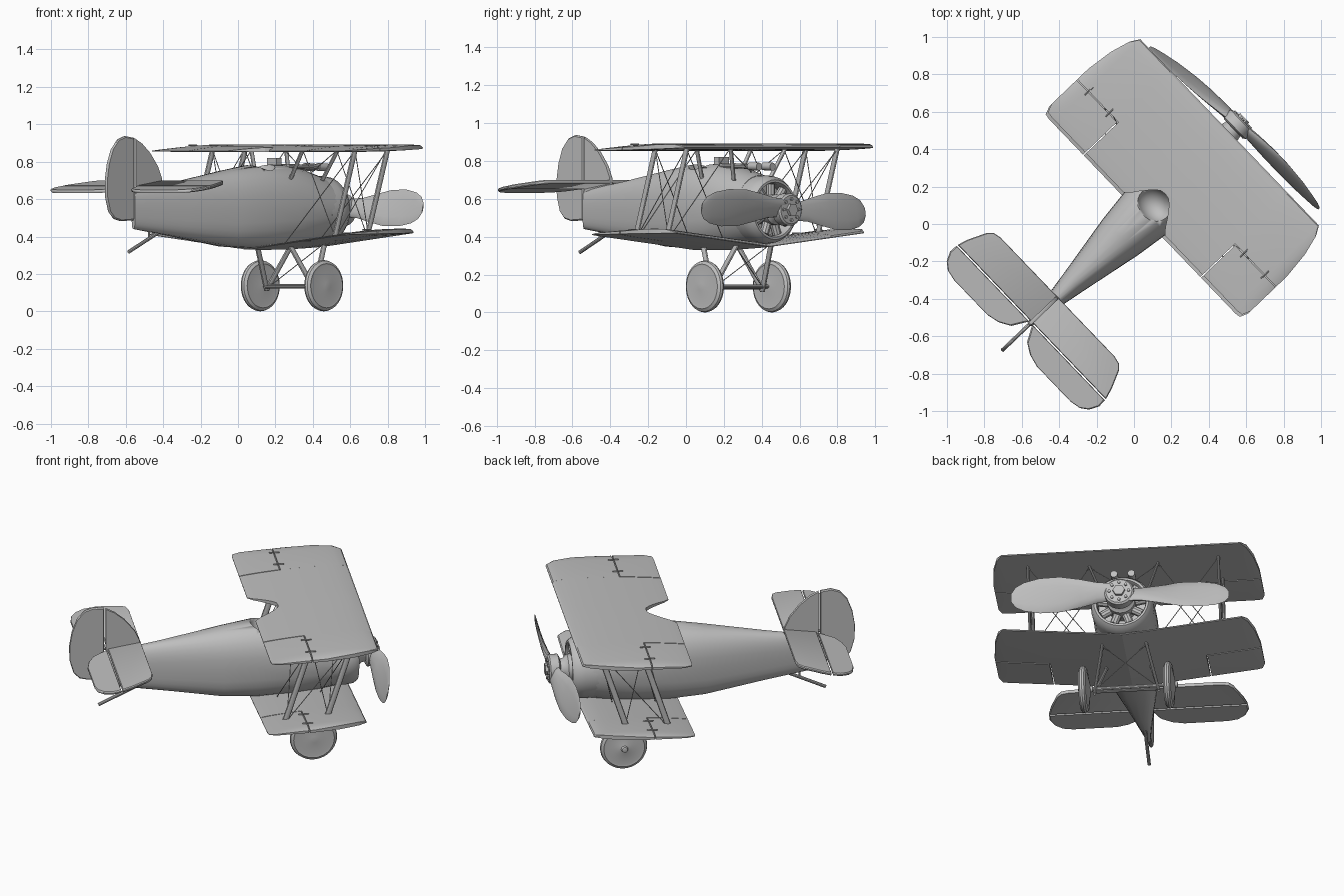
import bpy, bmesh, math
from mathutils import Vector, Matrix

cube = bpy.data.objects.get("Cube")
if cube:
    bpy.data.objects.remove(cube, do_unlink=True)

grey = bpy.data.materials.new("plain_grey")
grey.use_nodes = True
COLOUR = (0.52, 0.52, 0.52, 1)
grey.diffuse_color = COLOUR
grey.node_tree.nodes["Principled BSDF"].inputs["Base Color"].default_value = COLOUR

# Parts are built nose toward +x, then turned to the final heading
HEADING = Matrix.Rotation(math.radians(43.8), 4, 'Z')
SIDES = ((1, "left"), (-1, "right"))


def finish(bm, name, angle=35):
    bmesh.ops.remove_doubles(bm, verts=bm.verts, dist=0.00005)
    bmesh.ops.recalc_face_normals(bm, faces=bm.faces)
    bm.transform(HEADING)
    mesh = bpy.data.meshes.new(name)
    bm.to_mesh(mesh)
    bm.free()
    ob = bpy.data.objects.new(name, mesh)
    bpy.context.collection.objects.link(ob)
    mesh.materials.append(grey)
    bpy.ops.object.select_all(action='DESELECT')
    ob.select_set(True)
    bpy.context.view_layer.objects.active = ob
    bpy.ops.object.shade_smooth_by_angle(angle=math.radians(angle))
    return ob


def loft(bm, rings):
    rows = [[bm.verts.new(p) for p in ring] for ring in rings]
    n = len(rows[0])
    for a, b in zip(rows, rows[1:]):
        for i in range(n):
            j = (i + 1) % n
            bm.faces.new((a[i], a[j], b[j], b[i]))
    bm.faces.new(rows[0])
    bm.faces.new(rows[-1][::-1])


def rod(bm, a, b, chord, thick=None, sides=10):
    """Strut between two points; chord runs fore and aft."""
    a, b = Vector(a), Vector(b)
    d = (b - a).normalized()
    ref = Vector((1, 0, 0)) if abs(d.x) < 0.9 else Vector((0, 0, 1))
    u = (ref - d * ref.dot(d)).normalized()
    v = d.cross(u)
    thick = thick or chord
    angles = [math.tau * i / sides for i in range(sides)]
    loft(bm, [[c + u * math.cos(t) * chord / 2 + v * math.sin(t) * thick / 2
               for t in angles] for c in (a, b)])


def lathe(bm, profile, centre, axis, sides=32):
    """Spin (offset, radius) points about the x or y axis."""
    rings = []
    for off, r in profile:
        ring = []
        for i in range(sides):
            t = math.tau * i / sides
            p, q = r * math.cos(t), r * math.sin(t)
            ring.append(Vector(centre) + Vector((off, p, q) if axis == 'X' else (p, off, q)))
        rings.append(ring)
    loft(bm, rings)


def plate(name, points, place, thick):
    """Flat surface with softened rim."""
    cx = sum(p[0] for p in points) / len(points)
    cy = sum(p[1] for p in points) / len(points)
    rings = []
    for shrink, h in ((0.97, -0.5), (1, -0.2), (1, 0.2), (0.97, 0.5)):
        rings.append([place(cx + (a - cx) * shrink, cy + (b - cy) * shrink, h * thick)
                      for a, b in points])
    bm = bmesh.new()
    loft(bm, rings)
    return finish(bm, name, 30)


# Fuselage: x, half width, bottom, top, squareness
bm = bmesh.new()
rings = []
for x, w, lo, hi, power in ((-0.775, 0.014, 0.44, 0.645, 3), (-0.45, 0.07, 0.395, 0.695, 3.2),
                            (-0.1, 0.135, 0.345, 0.755, 3.2), (0.09, 0.16, 0.335, 0.785, 3),
                            (0.3, 0.175, 0.335, 0.785, 2.7), (0.45, 0.18, 0.347, 0.76, 2.3),
                            (0.57, 0.178, 0.367, 0.725, 2)):
    ring = []
    for i in range(28):
        t = math.tau * i / 28
        c, s = math.cos(t), math.sin(t)
        e = 2 / (power if s < 0 else 2 + (power - 2) * 0.35)
        ring.append((x, math.copysign(abs(c) ** e, c) * w,
                     (lo + hi) / 2 + math.copysign(abs(s) ** e, s) * (hi - lo) / 2))
    rings.append(ring)
loft(bm, rings)
fuselage = finish(bm, "fuselage", 30)

# Cockpit opening
bm = bmesh.new()
bmesh.ops.create_uvsphere(bm, u_segments=24, v_segments=12, radius=1, matrix=Matrix.Translation(
    (0.15, 0, 0.81)) @ Matrix.Diagonal((0.085, 0.11, 0.11, 1)))
cutter = finish(bm, "cockpit_cutter")
cutter.hide_render = True
cut = fuselage.modifiers.new("cockpit", 'BOOLEAN')
cut.operation, cut.object, cut.solver = 'DIFFERENCE', cutter, 'EXACT'
bpy.context.view_layer.objects.active = fuselage
bpy.ops.object.modifier_apply(modifier=cut.name)
bpy.data.objects.remove(cutter, do_unlink=True)

# Windscreen and paired barrels ahead of the cockpit
bm = bmesh.new()
bmesh.ops.create_cube(bm, size=1, matrix=Matrix.Translation((0.27, 0, 0.79))
                      @ Matrix.Diagonal((0.04, 0.07, 0.06, 1)))
finish(bm, "windscreen")
bm = bmesh.new()
for s, _ in SIDES:
    rod(bm, (0.32, s * 0.05, 0.775), (0.6, s * 0.05, 0.77), 0.026)
    rod(bm, (0.54, s * 0.05, 0.772), (0.61, s * 0.05, 0.77), 0.042, sides=14)
finish(bm, "barrels")

# Cowling, radial engine and propeller hub
AXIS_Z = 0.543
bm = bmesh.new()
lathe(bm, ((0.53, 0.178), (0.61, 0.181), (0.655, 0.175), (0.68, 0.158), (0.68, 0.145),
           (0.66, 0.138), (0.6, 0.138), (0.595, 0.05)), (0, 0, AXIS_Z), 'X', 36)
finish(bm, "cowling")
bm = bmesh.new()
lathe(bm, ((0.59, 0.08), (0.69, 0.08), (0.71, 0.06), (0.76, 0.05)), (0, 0, AXIS_Z), 'X')
for i in range(9):
    t = math.tau * i / 9 + math.pi / 2
    c, s = math.cos(t), math.sin(t)
    rod(bm, (0.645, c * 0.05, AXIS_Z + s * 0.05), (0.645, c * 0.136, AXIS_Z + s * 0.136), 0.05)
finish(bm, "engine")
bm = bmesh.new()
lathe(bm, ((0.735, 0.07), (0.745, 0.085), (0.795, 0.085), (0.803, 0.075)), (0, 0, AXIS_Z), 'X')
lathe(bm, ((0.8, 0.035), (0.82, 0.035)), (0, 0, AXIS_Z), 'X', 6)
for i in range(8):
    t = math.tau * i / 8
    lathe(bm, ((0.8, 0.009), (0.811, 0.009)),
          (0, math.cos(t) * 0.056, AXIS_Z + math.sin(t) * 0.056), 'X', 6)
finish(bm, "propeller_hub")

# Propeller: radius, chord, thickness, pitch
for s, side in SIDES:
    bm = bmesh.new()
    rings = []
    for r, chord, thick, pitch in ((0.03, 0.1, 0.045, 20), (0.13, 0.12, 0.04, 26),
                                   (0.23, 0.165, 0.03, 24), (0.34, 0.205, 0.022, 20),
                                   (0.46, 0.205, 0.016, 17), (0.55, 0.17, 0.012, 14),
                                   (0.6, 0.12, 0.01, 13), (0.625, 0.05, 0.006, 12)):
        p = math.radians(pitch)
        x0 = 0.775 - 0.03 * (r / 0.6) ** 2 - s * 0.045 * r
        ring = []
        for i in range(12):
            t = math.tau * i / 12
            a, b = math.cos(t) * chord / 2, math.sin(t) * thick / 2
            ring.append((x0 - s * a * math.sin(p) + b * math.cos(p), s * r,
                         AXIS_Z - 0.01 * s + a * math.cos(p) + s * b * math.sin(p)))
        rings.append(ring)
    loft(bm, rings)
    finish(bm, side + "_propeller_blade", 50)


# Wings: lofted strips that share one wing section
def wing_strip(name, stations, rear, front, base_z, dihedral):
    bm = bmesh.new()
    rings = []
    for y, te, le, full in stations:
        top, bottom = [], []
        for i in range(13):
            x = te + (le - te) * (1 - math.cos(math.pi * i / 12)) / 2
            g = min(max((x - rear) / (front - rear), 0), 1)
            mid = base_z + 0.016 * g + dihedral * abs(y)
            top.append((x, y, mid + 0.002 + full * 0.05 * g ** 0.8 * (1 - g) ** 0.4))
            bottom.append((x, y, mid - 0.002 - full * 0.007 * math.sin(math.pi * g)))
        rings.append(top + bottom[::-1])
    loft(bm, rings)
    finish(bm, name, 30)


def wing(label, rear, front, base_z, dihedral, notch):
    hinge = rear + 0.24
    centre = [(y, rear + (d if notch else 0), front, 1) for y, d in
              ((0, 0.155), (0.03, 0.15), (0.06, 0.125), (0.1, 0.075), (0.13, 0.03),
               (0.16, 0), (0.45, 0))]
    tip = ((0.69, 0, 0, 1), (0.72, 0, 0.05, 0.9), (0.75, 0.005, 0.16, 0.7), (0.768, 0.05, 0.31, 0.4))
    for s, side in SIDES:
        name = side + "_" + label
        inner = [(s * y, a, b, f) for y, a, b, f in centre]
        outer = [(s * 0.45, hinge, front, 1)] + [(s * y, hinge, front - b, f) for y, a, b, f in tip]
        flap = [(s * 0.456, rear, hinge - 0.006, 1)] + [
            (s * y, rear + a, hinge - 0.006, f) for y, a, b, f in tip]
        for suffix, st in (("_inner", inner), ("_outer", outer), ("_aileron", flap)):
            wing_strip(name + suffix, st, rear, front, base_z, dihedral)
        bm = bmesh.new()
        for y in (0.52, 0.68):
            z = base_z + 0.01 + dihedral * y
            rod(bm, (hinge - 0.03, s * y, z + 0.022), (hinge + 0.03, s * y, z + 0.022), 0.008)
        finish(bm, name + "_hinges")


wing("upper_wing", 0.077, 0.708, 0.856, 0, True)
wing("lower_wing", 0.06, 0.64, 0.332, 0.105, False)

# Struts and bracing wires
for s, side in SIDES:
    bm = bmesh.new()
    for low, high in ((0.19, 0.34), (0.43, 0.58)):
        rod(bm, (low, s * 0.55, 0.4), (high, s * 0.55, 0.865), 0.036, 0.016)
    for low, high in ((0.26, 0.29), (0.5, 0.55)):
        rod(bm, (low, s * 0.13, 0.7), (high, s * 0.2, 0.867), 0.028, 0.014)
    finish(bm, side + "_wing_struts")
    bm = bmesh.new()
    for a, b in (((0.34, 0.55, 0.86), (0.2, 0.15, 0.36)), ((0.58, 0.55, 0.86), (0.45, 0.15, 0.37)),
                 ((0.2, 0.54, 0.4), (0.29, 0.2, 0.86)), ((0.44, 0.54, 0.4), (0.54, 0.2, 0.86)),
                 ((0.2, 0.55, 0.4), (0.57, 0.55, 0.86)), ((0.44, 0.55, 0.4), (0.34, 0.55, 0.86)),
                 ((0.54, 0.2, 0.86), (0.52, 0.02, 0.74))):
        rod(bm, (a[0], s * a[1], a[2]), (b[0], s * b[1], b[2]), 0.005, sides=5)
    finish(bm, side + "_bracing_wires")

    # Wheel and undercarriage legs
    bm = bmesh.new()
    lathe(bm, ((-0.032, 0.02), (-0.02, 0.108), (-0.022, 0.118), (-0.012, 0.133), (0, 0.137),
               (0.012, 0.133), (0.022, 0.118), (0.02, 0.108), (0.038, 0.02), (0.05, 0.016),
               (0.052, 0.01)), (0.4, s * 0.245, 0.137), 'Y', 40)
    finish(bm, side + "_wheel", 30)
    bm = bmesh.new()
    for x in (0.26, 0.52):
        rod(bm, (x, s * 0.125, 0.36), (0.39, s * 0.185, 0.115), 0.034, 0.018)
    finish(bm, side + "_gear_legs")

bm = bmesh.new()
rod(bm, (0.4, -0.25, 0.137), (0.4, 0.25, 0.137), 0.022)
rod(bm, (0.38, -0.185, 0.13), (0.38, 0.185, 0.13), 0.03, 0.018)
rod(bm, (0.5, 0.12, 0.35), (0.4, -0.18, 0.13), 0.005, sides=5)
rod(bm, (0.5, -0.12, 0.35), (0.4, 0.18, 0.13), 0.005, sides=5)
finish(bm, "axle")

# Tailplane and elevators
for s, side in SIDES:
    def flat(x, y, h, s=s):
        return (x, s * y, 0.69 + (x + 0.57) * 0.15 + h)
    plate(side + "_tailplane", ((-0.565, 0), (-0.565, 0.44), (-0.575, 0.485), (-0.6, 0.51),
                                (-0.7, 0.555), (-0.757, 0.572), (-0.757, 0)), flat, 0.02)
    plate(side + "_elevator", ((-0.765, 0.012), (-0.765, 0.573), (-0.81, 0.575), (-0.86, 0.55),
                               (-0.89, 0.51), (-0.902, 0.45), (-0.902, 0.19), (-0.885, 0.12),
                               (-0.85, 0.06)), flat, 0.018)


# Fin and rudder
def upright(x, z, h):
    return (x, h, z)


plate("fin", ((-0.565, 0.66), (-0.57, 0.71), (-0.6, 0.775), (-0.66, 0.85), (-0.72, 0.9),
              (-0.77, 0.926), (-0.77, 0.6)), upright, 0.02)
plate("rudder", ((-0.778, 0.928), (-0.84, 0.937), (-0.89, 0.92), (-0.935, 0.87), (-0.965, 0.79),
                 (-0.98, 0.7), (-0.978, 0.61), (-0.955, 0.53), (-0.92, 0.495), (-0.87, 0.482),
                 (-0.778, 0.487)), upright, 0.02)

# Tail skid
bm = bmesh.new()
rod(bm, (-0.54, 0, 0.445), (-0.81, 0, 0.318), 0.02)
rod(bm, (-0.66, 0, 0.39), (-0.66, 0, 0.45), 0.012)
finish(bm, "tail_skid")
